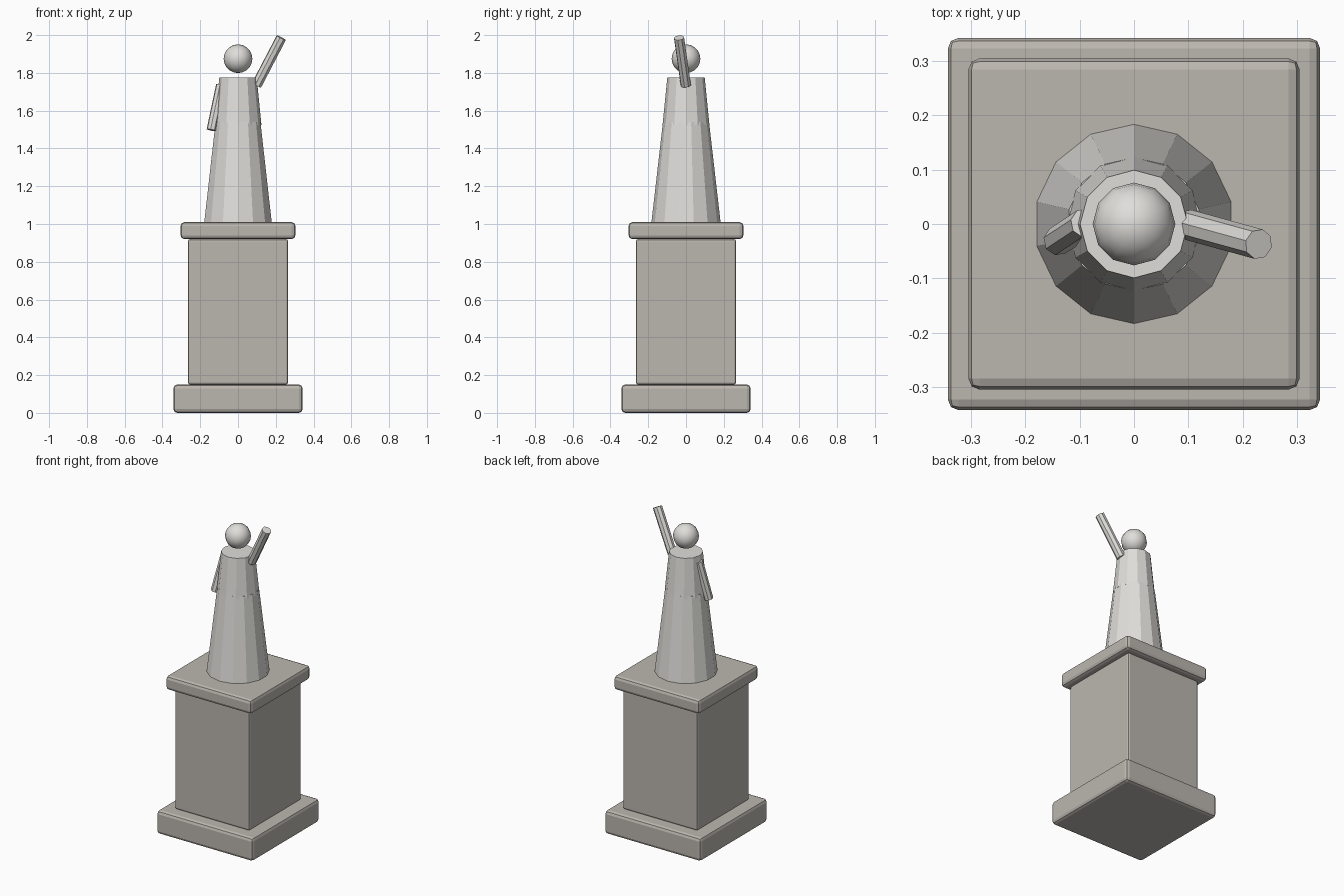
import bpy
from mathutils import Vector

if "Cube" in bpy.data.objects:
    bpy.data.objects.remove(bpy.data.objects["Cube"])


def material(name, color):
    m = bpy.data.materials.new(name)
    m.diffuse_color = (*color, 1)
    m.use_nodes = True
    m.node_tree.nodes["Principled BSDF"].inputs["Base Color"].default_value = m.diffuse_color
    return m


STONE = material("warm_stone", (0.50, 0.47, 0.43))
PALE = material("pale_stone", (0.74, 0.73, 0.70))


def finish(name, mat):
    ob = bpy.context.object
    ob.name = name
    ob.data.materials.append(mat)
    return ob


def block(name, half, z0, z1, bevel):
    bpy.ops.mesh.primitive_cube_add(size=1, location=(0, 0, (z0 + z1) / 2))
    ob = finish(name, STONE)
    # bake the size into the mesh so the bevel stays even
    for v in ob.data.vertices:
        v.co = (v.co.x * 2 * half, v.co.y * 2 * half, v.co.z * (z1 - z0))
    mod = ob.modifiers.new("soft_edges", 'BEVEL')
    mod.width, mod.segments = bevel, 2


def frustum(name, sides, r0, r1, z0, z1):
    bpy.ops.mesh.primitive_cone_add(vertices=sides, radius1=r0, radius2=r1,
                                    depth=z1 - z0, location=(0, 0, (z0 + z1) / 2))
    finish(name, PALE)


def limb(name, start, end, radius):
    a, b = Vector(start), Vector(end)
    d = b - a
    bpy.ops.mesh.primitive_cylinder_add(vertices=8, radius=radius, depth=d.length,
                                        location=(a + b) / 2)
    ob = finish(name, PALE)
    ob.rotation_mode = 'QUATERNION'
    ob.rotation_quaternion = d.to_track_quat('Z', 'Y')


# Pedestal
block("plinth_base", 0.342, 0.0, 0.15, 0.02)
block("plinth_shaft", 0.265, 0.15, 0.92, 0.012)
block("plinth_cap", 0.304, 0.92, 1.01, 0.02)

# Robed figure
frustum("robe", 14, 0.183, 0.122, 1.01, 1.54)
frustum("torso", 12, 0.124, 0.099, 1.525, 1.775)
bpy.ops.mesh.primitive_uv_sphere_add(segments=12, ring_count=10, radius=0.076,
                                     location=(0, 0, 1.875))
finish("head", PALE)
bpy.ops.object.shade_smooth()

# Arms: one raised, one hanging
limb("raised_arm", (0.098, -0.001, 1.735), (0.229, -0.037, 1.986), 0.028)
limb("lowered_arm", (-0.09, 0.002, 1.735), (-0.14, -0.031, 1.497), 0.027)
